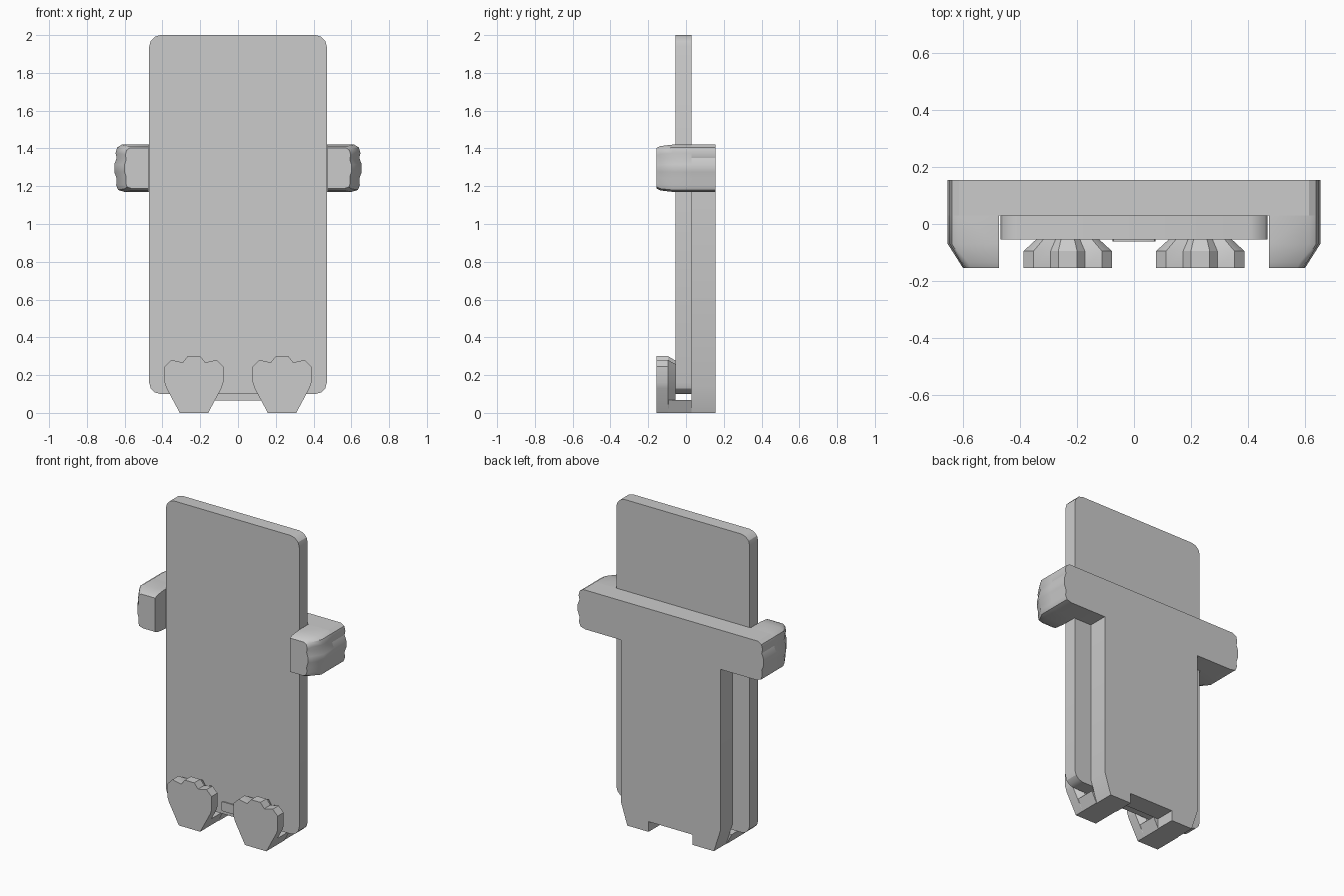
import bpy, bmesh, math

if "Cube" in bpy.data.objects:
    bpy.data.objects.remove(bpy.data.objects["Cube"])


def loft(name, sections, angle=30, cap_end=True):
    """Join (x, z) outlines placed at successive y values; cap the ends."""
    bm = bmesh.new()
    rings = [[bm.verts.new((x, y, z)) for x, z in pts] for y, pts in sections]
    n = len(rings[0])
    for a, b in zip(rings, rings[1:]):
        for i in range(n):
            j = (i + 1) % n
            bm.faces.new((a[i], a[j], b[j], b[i]))
    bm.faces.new(rings[0])
    if cap_end:
        bm.faces.new(rings[-1])
    bmesh.ops.recalc_face_normals(bm, faces=bm.faces)
    me = bpy.data.meshes.new(name)
    bm.to_mesh(me)
    bm.free()
    ob = bpy.data.objects.new(name, me)
    bpy.context.collection.objects.link(ob)
    bpy.ops.object.select_all(action='DESELECT')
    ob.select_set(True)
    bpy.context.view_layer.objects.active = ob
    bpy.ops.object.shade_smooth_by_angle(angle=math.radians(angle))
    return ob


def rounded_rect(hw, z0, z1, r, seg=3):
    pts = []
    corners = [(hw - r, z1 - r), (-hw + r, z1 - r), (-hw + r, z0 + r), (hw - r, z0 + r)]
    for k, (cx, cz) in enumerate(corners):
        for i in range(seg + 1):
            t = math.pi / 2 * (k + i / seg)
            pts.append((cx + r * math.cos(t), cz + r * math.sin(t)))
    return pts


# Phone slab and its button
phone = rounded_rect(0.47, 0.10, 2.0, 0.06)
loft("phone", [(-0.055, phone), (0.03, phone)])
button = rounded_rect(0.075, 0.12, 0.18, 0.01, 2)
loft("phone_button", [(-0.062, button), (-0.05, button)])

# Scalloped outline of a side grip, top to bottom
grip = [(0.615, 1.42), (0.64, 1.405), (0.648, 1.375), (0.642, 1.35), (0.655, 1.315),
        (0.655, 1.275), (0.642, 1.24), (0.645, 1.205), (0.635, 1.18), (0.60, 1.17)]

# T-shaped back plate: half outline mirrored
half = grip + [(0.35, 1.17), (0.35, 0.14), (0.305, 0), (0.155, 0), (0.155, 0.065)]
plate = half + [(-x, z) for x, z in reversed(half)]
loft("back_plate", [(0.155, plate), (0.03, plate)])

# Paw outline around its own centre
paw = [(-0.075, 0), (-0.145, 0.13), (-0.155, 0.16), (-0.155, 0.245), (-0.12, 0.28),
       (-0.06, 0.267), (-0.033, 0.30), (0.033, 0.30), (0.06, 0.267), (0.12, 0.28),
       (0.155, 0.245), (0.155, 0.16), (0.145, 0.13), (0.075, 0)]
foot = [(-0.075, 0), (-0.11, 0.068), (0.11, 0.068), (0.075, 0)]

for side, s in (("left", -1), ("right", 1)):
    # Side grip, tapering toward its front end
    def taper(kx, kz):
        outline = [(0.475, 1.42)] + grip + [(0.475, 1.17)]
        return [(s * (0.475 + (x - 0.475) * kx), 1.295 + (z - 1.295) * kz) for x, z in outline]
    loft(side + "_grip", [(-0.155, taper(0.70, 0.86)), (-0.135, taper(0.77, 0.94)),
                          (-0.07, taper(1, 1)), (0.03, taper(1, 1))], 35, cap_end=False)

    # Front paw, tapering back to the phone face
    def place(pts, kx=1, kz=1):
        return [(s * 0.233 + x * kx, z * kz) for x, z in pts]
    loft(side + "_paw", [(-0.155, place(paw)), (-0.095, place(paw)),
                         (-0.055, place(paw, 0.72, 0.92))])
    # Ledge under the phone joining paw and plate
    loft(side + "_foot", [(-0.095, place(foot)), (0.03, place(foot))])
